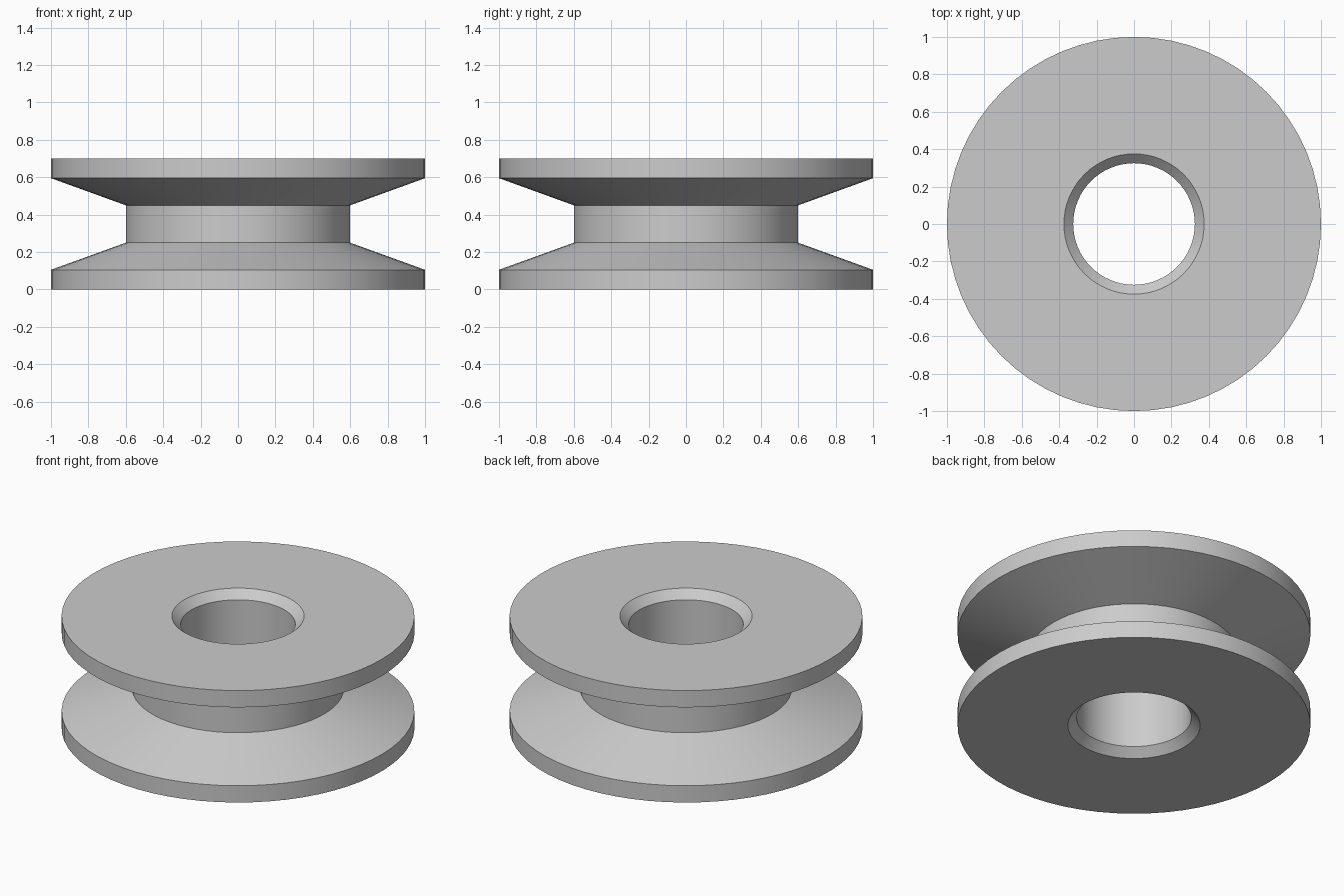
import bpy
import bmesh
from math import cos, sin, tau

if "Cube" in bpy.data.objects:
    bpy.data.objects.remove(bpy.data.objects["Cube"])

SEGMENTS = 64
HEIGHT = 0.7

# Plain grey metal
grey = bpy.data.materials.new("grey_metal")
grey.use_nodes = True
colour = (0.6, 0.6, 0.6, 1)
grey.diffuse_color = colour
grey.node_tree.nodes["Principled BSDF"].inputs["Base Color"].default_value = colour


def lathe(name, profile, material):
    """Turn a closed (radius, height) profile around the z axis."""
    bm = bmesh.new()
    rings = []
    for i in range(SEGMENTS):
        a = tau * i / SEGMENTS
        rings.append([bm.verts.new((r * cos(a), r * sin(a), z)) for r, z in profile])
    for i, ring in enumerate(rings):
        after = rings[(i + 1) % SEGMENTS]
        for j in range(len(profile)):
            k = (j + 1) % len(profile)
            bm.faces.new((ring[j], after[j], after[k], ring[k]))
    bmesh.ops.recalc_face_normals(bm, faces=bm.faces)
    mesh = bpy.data.meshes.new(name)
    bm.to_mesh(mesh)
    bm.free()
    mesh.materials.append(material)
    obj = bpy.data.objects.new(name, mesh)
    bpy.context.collection.objects.link(obj)
    return obj


# Lower half: chamfered bore, flange, sloping groove wall, hub
lower = [(0.325, 0.05), (0.375, 0), (1, 0), (1, 0.105), (0.6, 0.25)]
upper = [(r, HEIGHT - z) for r, z in reversed(lower)]
wheel = lathe("grooved_wheel", lower + upper, grey)

# Soft shading around the turn, sharp rims
bpy.context.view_layer.objects.active = wheel
wheel.select_set(True)
bpy.ops.object.shade_smooth_by_angle(angle=0.26)
